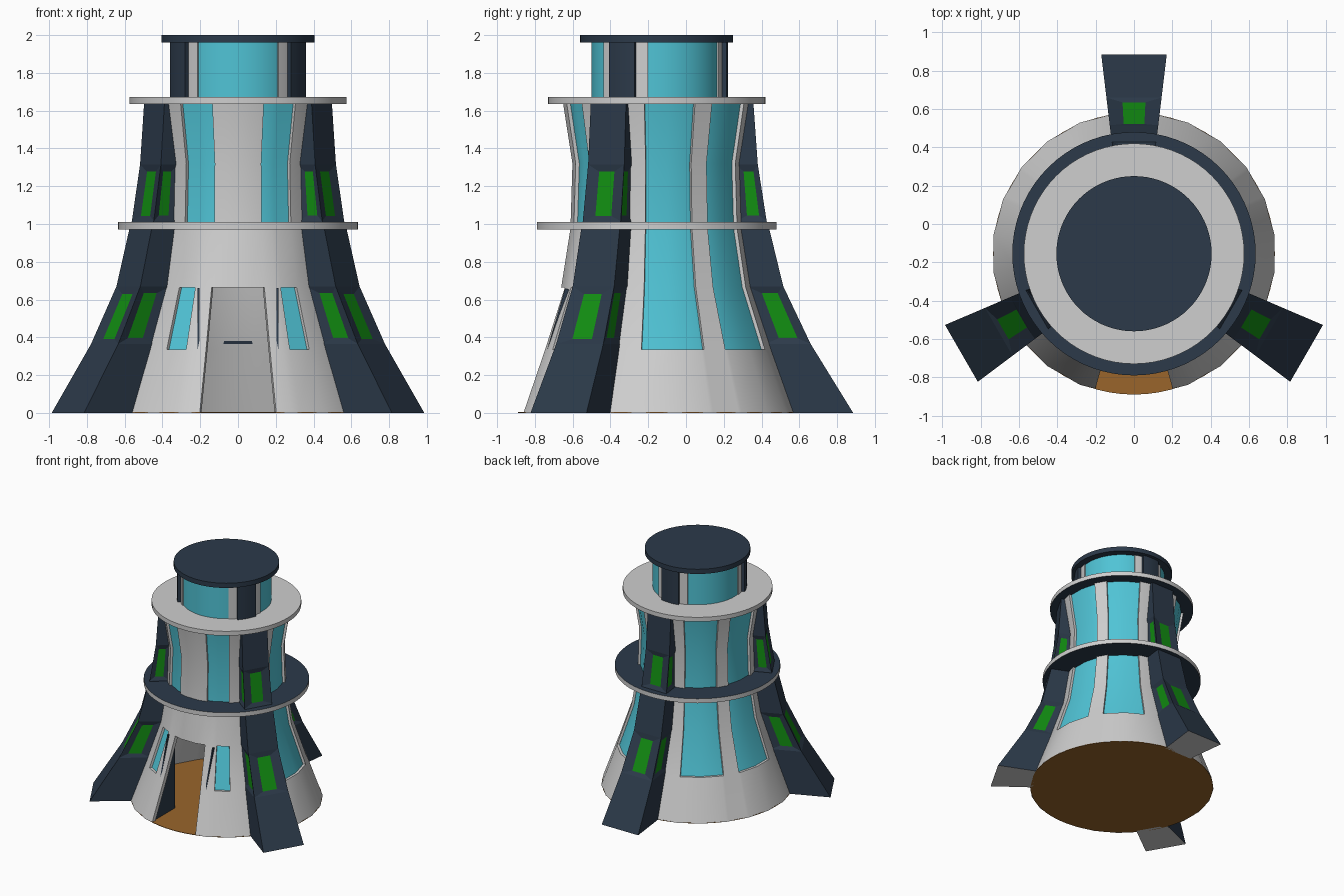
import bpy, bmesh, math
from mathutils import Vector

if "Cube" in bpy.data.objects:
    bpy.data.objects.remove(bpy.data.objects["Cube"])

CY = -0.155          # tower axis sits slightly forward of the origin
T = 0.03             # wall thickness


def mat(name, c):
    m = bpy.data.materials.new(name)
    m.diffuse_color = (*c, 1)
    m.use_nodes = True
    m.node_tree.nodes["Principled BSDF"].inputs["Base Color"].default_value = m.diffuse_color
    return m


GREY = mat("light_grey", (0.62, 0.62, 0.62))
NAVY = mat("navy", (0.025, 0.042, 0.068))
CYAN = mat("cyan_glass", (0.08, 0.55, 0.67))
GREEN = mat("green", (0.006, 0.27, 0.006))
WOOD = mat("orange_brown", (0.32, 0.13, 0.024))


def P(r, a, z):
    a = math.radians(a)
    return Vector((r * math.cos(a), CY + r * math.sin(a), z))


def finish(name, faces, mats, smooth=False, fix=False):
    """faces: list of (points, material index)"""
    bm = bmesh.new()
    for pts, mi in faces:
        bm.faces.new([bm.verts.new(p) for p in pts]).material_index = mi
    bmesh.ops.remove_doubles(bm, verts=bm.verts, dist=1e-5)
    if fix:
        bmesh.ops.recalc_face_normals(bm, faces=bm.faces)
    me = bpy.data.meshes.new(name)
    bm.to_mesh(me)
    bm.free()
    for m in mats:
        me.materials.append(m)
    ob = bpy.data.objects.new(name, me)
    bpy.context.collection.objects.link(ob)
    if smooth:
        bpy.ops.object.select_all(action='DESELECT')
        ob.select_set(True)
        bpy.context.view_layer.objects.active = ob
        bpy.ops.object.shade_smooth_by_angle(angle=math.radians(30))
    return ob


def disc(name, r, z0, z1, top, rim, bottom, n=72):
    ang = [360 * i / n for i in range(n)]
    f = [([P(r, a, z1) for a in ang], 0), ([P(r, a, z0) for a in reversed(ang)], 2)]
    for a in ang:
        b = a + 360 / n
        f.append(([P(r, a, z0), P(r, b, z0), P(r, b, z1), P(r, a, z1)], 1))
    return finish(name, f, [top, rim, bottom], True)


def arc_block(name, r0, r1, mid, half, z0, z1, m, n=4):
    ang = [mid - half + 2 * half * i / n for i in range(n + 1)]
    ring = [(r1, a) for a in ang] + [(r0, a) for a in reversed(ang)]
    f = [([P(r, a, z1) for r, a in ring], 0), ([P(r, a, z0) for r, a in reversed(ring)], 0)]
    for i, (r, a) in enumerate(ring):
        s, b = ring[(i + 1) % len(ring)]
        f.append(([P(r, a, z0), P(s, b, z0), P(s, b, z1), P(r, a, z1)], 0))
    return finish(name, f, [m], True, True)


# ---- walls: 24-sided shell with recessed glass and an open doorway
ANG = sorted([7.5 + 15 * k for k in range(24)] + [24, 36, 144, 156, 254, 286, 243.5, 296.5])


def wall(name, profile, cell):
    def Q(i, j, d):
        a = ANG[i % len(ANG)]
        z, r = profile[j]
        k = math.cos(math.radians(7.5)) / math.cos(math.radians(a - 15 * round(a / 15)))
        return P(r * k - d, a, z)
    n, rows = len(ANG), len(profile) - 1

    def depth(i, j):
        i %= n
        m = (ANG[i] + (ANG[i + 1] if i + 1 < n else ANG[0] + 360)) / 2
        x, y = math.cos(math.radians(m)), math.sin(math.radians(m))
        return cell(math.degrees(math.atan2(y, abs(x))), j)
    f = []
    for i in range(n):
        for j in range(rows):
            d = depth(i, j)
            if d < T:
                f.append(([Q(i, j, d), Q(i + 1, j, d), Q(i + 1, j + 1, d), Q(i, j + 1, d)],
                          1 if d > 0 else 0))
                f.append(([Q(i, j + 1, T), Q(i + 1, j + 1, T), Q(i + 1, j, T), Q(i, j, T)], 0))
            e = depth(i + 1, j)
            if e != d:
                f.append(([Q(i + 1, j, d), Q(i + 1, j, e), Q(i + 1, j + 1, e), Q(i + 1, j + 1, d)], 0))
            if j + 1 < rows:
                e = depth(i, j + 1)
                if e != d:
                    f.append(([Q(i, j + 1, d), Q(i + 1, j + 1, d), Q(i + 1, j + 1, e), Q(i, j + 1, e)], 0))
    return finish(name, f, [GREY, CYAN], True)


def rear_glass(m):
    return -7.5 < m < 24 or 36 < m < 67.5


def lower_cell(m, j):
    if m + 90 < 16 and j < 2:
        return T
    if j == 1 and 26.5 < m + 90 < 37.5:
        return 0.02
    return 0.02 if j > 0 and rear_glass(m) else 0


def upper_cell(m, j):
    return 0.02 if rear_glass(m) or 16 < m + 90 < 37.5 else 0


wall("lower_wall", [(0, .74), (.335, .62), (.665, .51), (.98, .46)], lower_cell)
wall("upper_wall", [(1.0, .46), (1.32, .45), (1.64, .50)], upper_cell)

# ---- floor, ring decks and roof
disc("floor", .735, 0, .004, WOOD, WOOD, WOOD)
disc("lower_deck", .635, .972, 1.01, NAVY, GREY, NAVY)
disc("upper_deck", .575, 1.635, 1.672, GREY, GREY, NAVY)
disc("lantern_glass", .345, 1.67, 1.965, CYAN, CYAN, CYAN)
disc("roof_cap", .405, 1.96, 2.0, NAVY, NAVY, NAVY)

# ---- open door leaves folded inward
for s in (-1, 1):
    prof = [(-.83, 0.004), (-.55, 0.004), (-.55, .63), (-.64, .66)]
    a, b = s * .205, s * .215
    fs = [([(a, y, z) for y, z in prof], 0), ([(b, y, z) for y, z in prof], 0)]
    for k in range(4):
        (y, z), (v, w) = prof[k], prof[(k + 1) % 4]
        fs.append(([(a, y, z), (a, v, w), (b, v, w), (b, y, z)], 0))
    finish("door_leaf", fs, [NAVY], fix=True)

# ---- buttress legs: (z, inner radius, outer radius), lit panels in two sections
LEG = [(0, .705, 1.04), (.365, .575, .815), (.67, .475, .67), (.99, .425, .592),
       (1.015, .425, .582), (1.315, .415, .535), (1.637, .46, .512)]


def leg(az):
    rad = Vector((math.cos(math.radians(az)), math.sin(math.radians(az)), 0))
    tan = Vector((-rad.y, rad.x, 0))

    def pt(r, s, z):
        return Vector((0, CY, z)) + rad * r + tan * s * (.135 + .12 * (r - .74))
    rings = [[pt(i, -1, z), pt(o, -1, z), pt(o, 1, z), pt(i, 1, z)] for z, i, o in LEG]
    f = [(rings[0][::-1], 2), (rings[-1], 0)]
    for j in range(len(rings) - 1):
        for k in range(4):
            A, B = rings[j][k], rings[j][(k + 1) % 4]
            D, C = rings[j + 1][k], rings[j + 1][(k + 1) % 4]
            if j not in (1, 4) or k == 3:
                f.append(([A, B, C, D], 0))
                continue
            # sunken green panel with a sloped frame
            u0, u1 = {0: (.34, .76), 1: (.29, .71), 2: (.24, .66)}[k]
            nrm = (B - A).cross(D - A).normalized()
            inner = [A.lerp(B, u).lerp(D.lerp(C, u), v) - nrm * .012
                     for u, v in ((u0, .1), (u1, .1), (u1, .88), (u0, .88))]
            outer = [A, B, C, D]
            f.append((inner, 1))
            for q in range(4):
                w = (q + 1) % 4
                f.append(([outer[q], outer[w], inner[w], inner[q]], 0))
    finish("buttress_leg", f, [NAVY, GREEN, GREY])


for az in (90, 210, 330):
    leg(az)
    arc_block("lantern_post", .30, .378, az, 12, 1.67, 1.962, NAVY)
    arc_block("lantern_frame", .30, .354, az, 22.5, 1.67, 1.961, GREY, 6)
